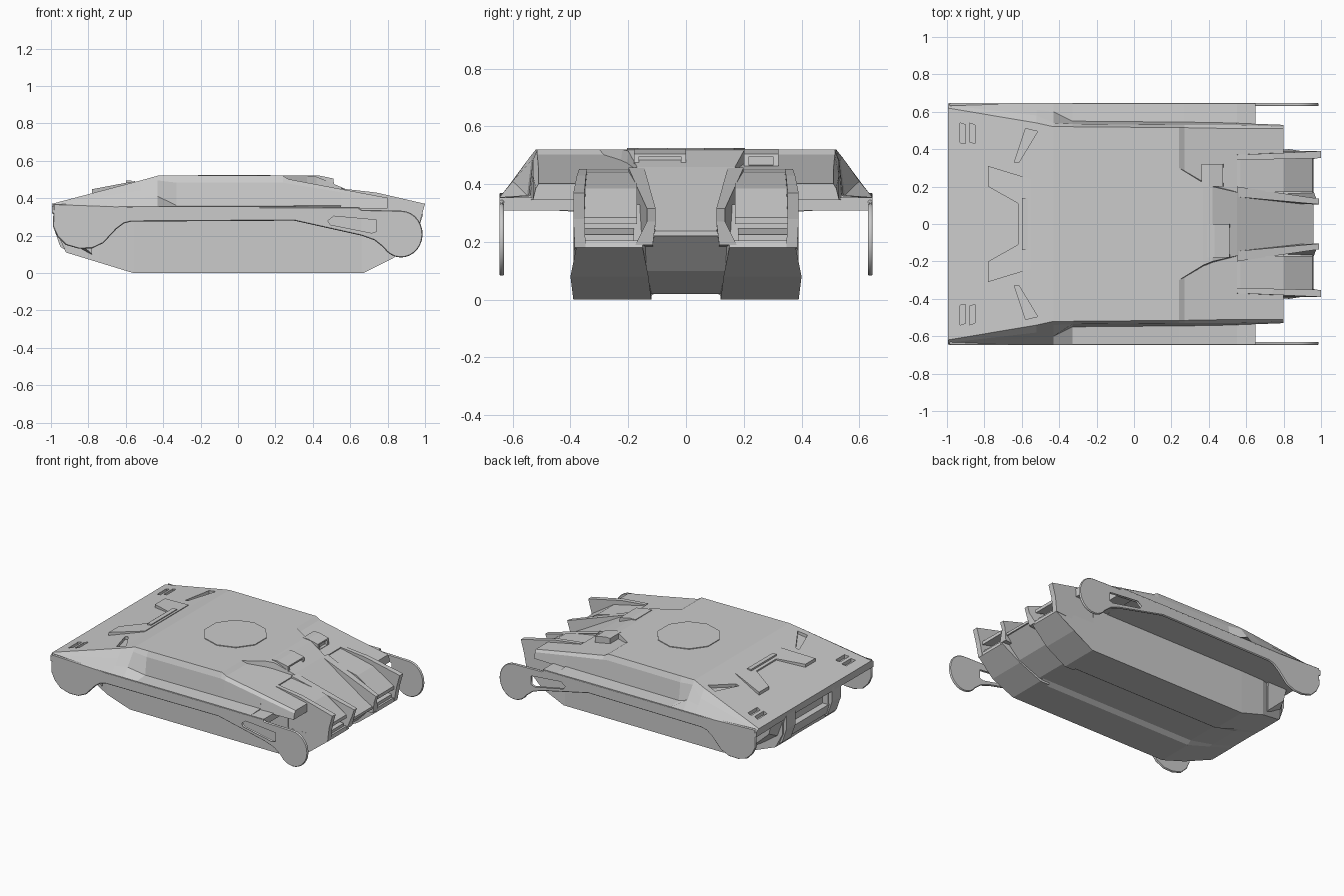
import bpy, bmesh, math

if "Cube" in bpy.data.objects:
    bpy.data.objects.remove(bpy.data.objects["Cube"])

def make(name, verts, faces, mirror=False):
    me = bpy.data.meshes.new(name)
    me.from_pydata(verts, [], faces)
    bm = bmesh.new()
    bm.from_mesh(me)
    bmesh.ops.recalc_face_normals(bm, faces=bm.faces)
    bm.to_mesh(me)
    bm.free()
    ob = bpy.data.objects.new(name, me)
    bpy.context.collection.objects.link(ob)
    if mirror:
        m = ob.modifiers.new("mirror", 'MIRROR')
        m.use_axis = (False, True, False)
    return ob

def loft(name, rings, mirror=False):
    n = len(rings[0])
    verts = [p for r in rings for p in r]
    faces = [tuple(range(n)), tuple(range(len(verts) - n, len(verts)))]
    for k in range(len(rings) - 1):
        for i in range(n):
            j = (i + 1) % n
            faces.append((k*n + i, k*n + j, k*n + n + j, k*n + n + i))
    return make(name, verts, faces, mirror)

def symmetric(half, x):
    # half section (y, z) at x, completed to a full ring
    return [(x, y, z) for y, z in half] + [(x, -y, z) for y, z in reversed(half)]

def side_prism(name, pts, y0, y1, mirror=False):
    return loft(name, [[(x, y, z) for x, z in pts] for y in (y0, y1)], mirror)

def plate(name, pts, top, bottom, mirror=False):
    return loft(name, [[(x, y, f(x)) for x, y in pts] for f in (bottom, top)], mirror)

def box(name, x0, x1, y0, y1, z0, z1, mirror=False):
    return plate(name, [(x0, y0), (x1, y0), (x1, y1), (x0, y1)], lambda x: z1, lambda x: z0, mirror)

def cut(target, cutter):
    cutter.hide_render = True
    m = target.modifiers.new("cut", 'BOOLEAN')
    m.operation, m.object, m.solver = 'DIFFERENCE', cutter, 'EXACT'
    bpy.context.view_layer.objects.active = target
    bpy.ops.object.modifier_apply(modifier=m.name)
    bpy.data.objects.remove(cutter)

def deck(x):
    return 0.52 + (x + 0.43) * 0.278

# Upper hull: sloped glacis, flat roof, fender shelves
secs = [
    (-0.97, [(.62, .37), (.635, .364), (.64, .36), (.645, .355)]),
    (-0.52, [(.54, .495), (.58, .44), (.61, .40), (.645, .355)]),
    (-0.43, [(.52, .52), (.54, .495), (.60, .41), (.645, .355)]),
    (-0.33, [(.52, .52), (.535, .483), (.55, .362), (.645, .355)]),
    (0.24, [(.515, .52), (.53, .483), (.545, .362), (.645, .355)]),
    (0.27, [(.515, .502), (.53, .478), (.545, .362), (.645, .355)]),
    (0.55, [(.51, .449), (.53, .432), (.54, .360), (.645, .353)])]
rings = []
for x, half in secs:
    rings.append(symmetric(half + [(.645, .32), (.39, .305)], x))
rings[0] = [(x - (.025 if abs(y) > .5 else 0), y, z) for x, y, z in rings[0]]
hull = loft("upper_hull", rings)

# Recesses in the glacis: triangular steps and small vents
for s in (1, -1):
    shapes = [[(-.64, .33), (-.615, .33), (-.515, .495), (-.58, .51)]]
    for x in (-.93, -.88):
        shapes.append([(x, .435 if x < -.9 else .44), (x + .03, .43), (x + .03, .53), (x, .54)])
    for shp in shapes:
        cut(hull, plate("cutter", [(x, s*y) for x, y in shp],
                        lambda x: deck(x) + .08, lambda x: deck(x) - .02))

# Lower hull tub with a shallow belly trough
tub = [(-.96, .31, .20), (-.92, .33, .11), (-.74, .385, .055), (-.56, .39, 0), (.66, .39, 0)]
lower = loft("lower_hull", [symmetric([(w, .32), (w, zb), (.14, zb), (.11, zb + (.02 if x > -.6 else .002))], x)
                            for x, w, zb in tub])
cut(lower, box("cutter", -1.1, -.92, -.19, .19, .21, .30))

# Nose bars, lower lip and cheeks
nose = [(-.96, .37), (-.985, .34), (-.985, .24), (-.95, .14), (-.90, .11), (-.88, .34)]
side_prism("nose_bar", nose, .20, .30, True)
side_prism("nose_lip", [(-.965, .22), (-.945, .15), (-.9, .12), (-.9, .22)], -.2, .2)
loft("nose_cheek", [[(-.97, .30, .31), (-.94, .30, .18), (-.80, .30, .10), (-.80, .30, .31)],
                    [(-.93, .39, .31), (-.91, .385, .22), (-.78, .385, .10), (-.78, .39, .31)]], True)

# Raised two-pronged plate on the glacis
plate("glacis_plate", [(-.78, .31), (-.78, .20), (-.62, .11), (-.62, -.11), (-.78, -.20),
                       (-.78, -.31), (-.55, -.24), (-.55, .24)],
      lambda x: .448 + (x + .78) * .19, lambda x: .40)
plate("glacis_ridge", [(-.60, .14), (-.60, -.14), (-.57, -.14), (-.57, .14)],
      lambda x: .494, lambda x: .45)

# Turret ring
bpy.ops.mesh.primitive_cylinder_add(vertices=10, radius=.205, depth=.02, location=(-.02, 0, .515))
bpy.context.object.name = "turret_ring"

# Rear centre deck, tapering down between the exhausts
cd = [(.20, .31, .52, .40), (.24, .30, .52, .40), (.37, .22, .52, .38), (.42, .20, .515, .35),
      (.55, .17, .460, .30), (.96, .105, .237, .22)]
loft("rear_deck", [symmetric([(w, zt), (w + .02, zb)], x) for x, w, zt, zb in cd])
side_prism("rear_keel", [(.6, .02), (.68, .02), (.83, .10), (.96, .235), (.6, .32)], -.14, .14)

# Rear wings and fender ends
loft("rear_wing", [[(x, .36, z), (x, .51, z), (x, w, z - .017), (x, w + .01, .345), (x, .36, .345)]
                   for x, z, w in ((.55, .449, .53), (.80, .402, .52))], True)
box("fender_end", .54, .65, .36, .645, .308, .353, True)

# Hatch blocks with inset rear windows
for y0, y1, x0, x1 in ((.20, .32, .36, .475), (-.18, 0, .39, .51)):
    b = side_prism("hatch_block", [(x0, .42), (x0, .522), (x0 + .04, .522), (x1, .505), (x1 + .005, .455), (x1, .42)],
                   y0, y1)
    cut(b, box("cutter", x1 - .015, x1 + .1, y0 + .018, y1 - .018, .465, .496))

# Exhaust pods: belly, lid, inner back wall, louver, fins
loft("exhaust_floor", [[(x, y, z) for x, y, z in
                        ((.6, yi, 0), (.67, yi, 0), (.83, yi + .01, .08), (.96, yi + .03 if yi < .3 else .38, .18),
                         (.955, yi + .03 if yi < .3 else .38, .205), (.8, yi, .20), (.6, yi, .20))]
                       for yi in (.12, .39)], True)
side_prism("exhaust_lid", [(.53, .445), (.57, .44), (.80, .385), (.955, .285), (.955, .262), (.80, .30), (.53, .36)],
           .17, .365, True)
box("exhaust_back", .60, .80, .14, .38, .15, .33, True)
side_prism("exhaust_louver", [(.78, .25), (.94, .225), (.94, .20), (.78, .20)], .18, .36, True)
loft("outer_fin", [[(.55, y - t, .452), (.74, y - t*.6, .43), (1.0, y, .37), (.975, y, .28),
                    (.96, y - .005, .18), (.6, y, .15)] for y, t in ((.352, .01), (.39, .02))], True)
loft("inner_fin", [[(.55, a, .458), (.99, b, .315), (.975, b, .27), (.96, c, .19), (.6, c, .15)]
                   for a, b, c in ((.145, .105, .115), (.20, .135, .175))], True)

# Side skirts with rounded lobes and a slot
outline = [(-.985, .37), (-.99, .25), (-.965, .195), (-.92, .15), (-.85, .13), (-.78, .132),
           (-.72, .16), (-.65, .235), (-.61, .265), (-.57, .275), (.30, .28), (.66, .20), (.73, .175)]
for i in range(19):
    a = math.radians(215 + i * 13)
    outline.append((.872 + .115 * math.cos(a), .208 + .125 * math.sin(a)))
outline += [(.66, .338), (.64, .352), (-.55, .354)]
slot = [(.475, .28), (.51, .308), (.745, .287), (.745, .22), (.715, .21), (.49, .255)]
for s, name in ((1, "left_skirt"), (-1, "right_skirt")):
    cu = bpy.data.curves.new(name, 'CURVE')
    cu.dimensions, cu.fill_mode = '2D', 'BOTH'
    cu.extrude, cu.bevel_depth, cu.bevel_resolution, cu.offset = .004, .004, 0, -.004
    for pts in (outline, slot):
        sp = cu.splines.new('POLY')
        sp.points.add(len(pts) - 1)
        for p, (x, z) in zip(sp.points, pts):
            p.co = (x, z, 0, 1)
        sp.use_cyclic_u = True
    ob = bpy.data.objects.new(name, cu)
    ob.rotation_euler = (math.pi / 2, 0, 0)
    ob.location = (0, s * .638, 0)
    bpy.context.collection.objects.link(ob)
    bpy.ops.object.select_all(action='DESELECT')
    ob.select_set(True)
    bpy.context.view_layer.objects.active = ob
    bpy.ops.object.convert(target='MESH')
